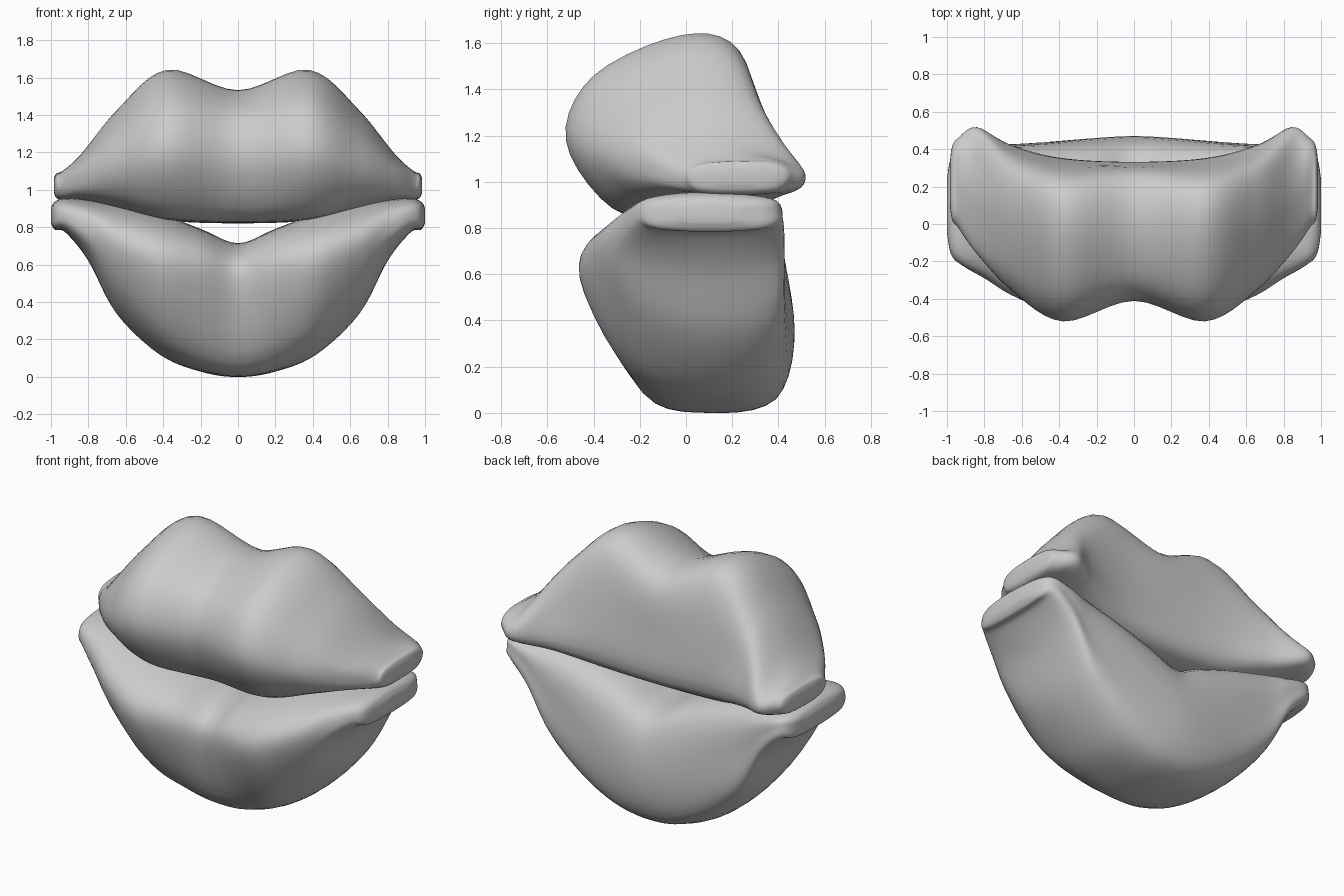
import bpy, bmesh
from mathutils import Vector

if "Cube" in bpy.data.objects:
    bpy.data.objects.remove(bpy.data.objects["Cube"])

# Half-lip sections: x, then 8 (y, z) points from the front, over the top, down the back
UPPER = [
    (0.00, [(-.41, 1.15), (-.32, 1.40), (0, 1.53), (.26, 1.46), (.32, 1.15), (.30, .86), (0, .825), (-.26, .87)]),
    (0.38, [(-.52, 1.18), (-.40, 1.46), (-.02, 1.635), (.23, 1.57), (.33, 1.20), (.32, .88), (0, .84), (-.32, .89)]),
    (0.65, [(-.36, 1.12), (-.26, 1.30), (.05, 1.42), (.29, 1.37), (.39, 1.15), (.39, .93), (.05, .90), (-.24, .95)]),
    (0.84, [(-.16, 1.06), (-.11, 1.14), (.15, 1.19), (.39, 1.13), (.51, 1.05), (.47, .96), (.18, .94), (-.10, .97)]),
    (0.94, [(-.02, 1.02), (.03, 1.08), (.20, 1.10), (.39, 1.09), (.46, 1.03), (.40, .96), (.20, .945), (.03, .96)]),
]
LOWER = [
    (0.00, [(-.33, .50), (-.24, .66), (.05, .715), (.38, .66), (.47, .36), (.39, .06), (.10, .00), (-.18, .08)]),
    (0.20, [(-.41, .55), (-.31, .73), (.03, .79), (.37, .74), (.46, .41), (.39, .09), (.10, .03), (-.21, .12)]),
    (0.42, [(-.46, .59), (-.36, .78), (0, .87), (.36, .82), (.44, .51), (.39, .20), (.10, .12), (-.25, .23)]),
    (0.65, [(-.38, .69), (-.30, .84), (0, .92), (.36, .88), (.42, .62), (.39, .40), (.10, .34), (-.22, .44)]),
    (0.80, [(-.29, .79), (-.22, .90), (.05, .945), (.37, .91), (.42, .79), (.39, .66), (.10, .62), (-.22, .68)]),
    (0.92, [(-.22, .86), (-.16, .93), (.08, .955), (.36, .93), (.41, .87), (.38, .79), (.10, .77), (-.17, .79)]),
]


def spline(p0, p1, p2, p3, t):
    return 0.5 * (2 * p1 + (p2 - p0) * t + (2 * p0 - 5 * p1 + 4 * p2 - p3) * t * t
                  + (3 * p1 - p0 - 3 * p2 + p3) * t ** 3)


def smooth_path(pts, steps, closed):
    n = len(pts)
    get = (lambda i: pts[i % n]) if closed else (lambda i: pts[max(0, min(n - 1, i))])
    out = [spline(get(i - 1), get(i), get(i + 1), get(i + 2), s / steps)
           for i in range(n if closed else n - 1) for s in range(steps)]
    return out if closed else out + [pts[-1]]


def make_lip(name, half, end_x):
    rings = [[Vector((x, y, z)) for y, z in pts] for x, pts in half]
    # Rounded end: shrink the last section towards its middle in steps
    last, last_x = rings[-1], half[-1][0]
    centre = sum(last, Vector()) / 8
    for along, size in ((0.72, 0.82), (1.0, 0.45)):
        cap = [centre + (p - centre) * size for p in last]
        for p in cap:
            p.x = last_x + (end_x - last_x) * along
        rings.append(cap)
    mirrored = [[Vector((-p.x, p.y, p.z)) for p in r] for r in rings[:0:-1]]
    rings = mirrored + rings
    # Smooth along the lip, then around each section
    rails = [smooth_path([r[k] for r in rings], 6, False) for k in range(8)]
    loops = [smooth_path([rail[i] for rail in rails], 5, True) for i in range(len(rails[0]))]
    bm = bmesh.new()
    vs = [[bm.verts.new(p) for p in loop] for loop in loops]
    m = len(vs[0])
    for a, b in zip(vs, vs[1:]):
        for k in range(m):
            bm.faces.new((a[k], a[(k + 1) % m], b[(k + 1) % m], b[k]))
    for end in (vs[0], vs[-1]):
        bm.faces.new(end)
    bmesh.ops.recalc_face_normals(bm, faces=bm.faces)
    for f in bm.faces:
        f.smooth = True
    mesh = bpy.data.meshes.new(name)
    bm.to_mesh(mesh)
    bm.free()
    bpy.context.collection.objects.link(bpy.data.objects.new(name, mesh))


make_lip("upper_lip", UPPER, 0.985)
make_lip("lower_lip", LOWER, 1.0)
